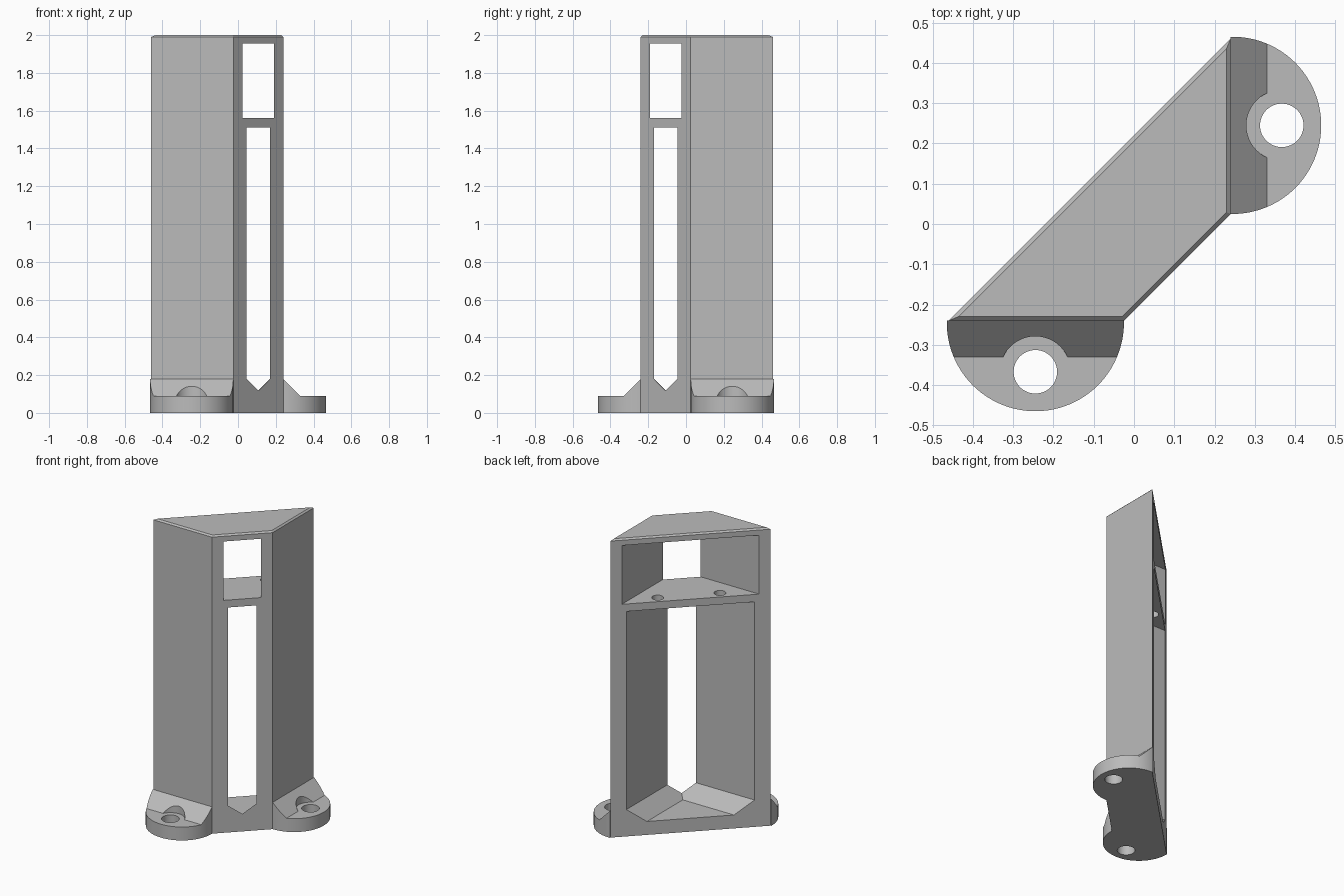
import bpy, bmesh
from math import sin, cos, pi

default = bpy.data.objects.get("Cube")
if default:
    bpy.data.objects.remove(default, do_unlink=True)

grey = bpy.data.materials.new("plain grey")
grey.use_nodes = True
colour = (0.5, 0.5, 0.5, 1)
grey.diffuse_color = colour
grey.node_tree.nodes["Principled BSDF"].inputs["Base Color"].default_value = colour


def loft(name, levels):
    """Closed solid through (outline, height) levels, outlines counter-clockwise."""
    bm = bmesh.new()
    rings = [[bm.verts.new((x, y, z)) for x, y in outline] for outline, z in levels]
    for low, high in zip(rings, rings[1:]):
        n = len(low)
        for i in range(n):
            j = (i + 1) % n
            bm.faces.new((low[i], low[j], high[j], high[i]))
    bm.faces.new(rings[0][::-1])
    bm.faces.new(rings[-1])
    bmesh.ops.recalc_face_normals(bm, faces=bm.faces)
    mesh = bpy.data.meshes.new(name)
    bm.to_mesh(mesh)
    bm.free()
    mesh.materials.append(grey)
    obj = bpy.data.objects.new(name, mesh)
    bpy.context.collection.objects.link(obj)
    return obj


def select(obj):
    bpy.ops.object.select_all(action='DESELECT')
    obj.select_set(True)
    bpy.context.view_layer.objects.active = obj


def cut(obj, cutters):
    select(obj)
    for cutter in cutters:
        mod = obj.modifiers.new("cut", 'BOOLEAN')
        mod.operation = 'DIFFERENCE'
        mod.solver = 'EXACT'
        mod.object = cutter
        bpy.ops.object.modifier_apply(modifier=mod.name)
        bpy.data.objects.remove(cutter, do_unlink=True)
    select(obj)
    bpy.ops.object.shade_smooth_by_angle(angle=pi / 6)


def plan(wall, back, front):
    """Trapezoid with two square walls joined by diagonal back and front faces."""
    return [(-wall - back, -wall), (front - wall, -wall),
            (wall, wall - front), (wall, wall + back)]


def corner(inner, far=0.8):
    """Square that runs right through the diagonal faces."""
    return [(-far, -inner), (inner, -inner), (inner, far), (-far, far)]


def circle(x, y, r, n=48):
    return [(x + r * cos(2 * pi * i / n), y + r * sin(2 * pi * i / n)) for i in range(n)]


# Hollow column with a chamfered top
body = loft("column", [(plan(0.24, 0.22, 0.215), 0), (plan(0.24, 0.22, 0.215), 1.99),
                       (plan(0.23, 0.206, 0.201), 2)])
upper = loft("upper_opening_cutter", [(corner(0.19), 1.56), (corner(0.19), 1.955)])
lower = loft("lower_opening_cutter", [(corner(0.08), 0.09), (corner(0.17), 0.18),
                                      (corner(0.17), 1.51)])
# Two screw holes in the shelf
shelf_holes = [loft("shelf_hole_cutter", [(circle(x, y, 0.036, 32), 1.4),
                                          (circle(x, y, 0.036, 32), 1.7)])
               for x, y in ((0.067, 0.205), (-0.205, -0.067))]
cut(body, [upper, lower] + shelf_holes)


# Rounded mounting feet with a sloped gusset, a screw hole and head clearance
def foot(name, location, turn):
    radius, slab, gusset, hole_y = 0.22, 0.09, 0.18, -0.127
    steps = 48
    half = [(radius * cos(pi + pi * i / steps), -0.005 + radius * sin(pi + pi * i / steps))
            for i in range(steps + 1)]
    outline = [(-radius, 0.0)] + half + [(radius, 0.0)]
    obj = loft(name, [(outline, 0), (outline, gusset)])

    def block(edge):
        return [(-1, -1), (1, -1), (1, edge), (-1, edge)]
    slope = loft("slope_cutter", [(block(-slab), slab), (block(slab), slab + 2 * slab)])
    head = loft("head_cutter", [(circle(0, hole_y, 0.088), slab),
                                (circle(0, hole_y, 0.088), 0.4)])
    hole = loft("hole_cutter", [(circle(0, hole_y, 0.054), -0.1),
                                (circle(0, hole_y, 0.054), 0.4)])
    cut(obj, [slope, head, hole])
    obj.location = location
    obj.rotation_euler.z = turn


foot("front_foot", (-0.245, -0.24, 0), 0)
foot("side_foot", (0.24, 0.245, 0), pi / 2)
